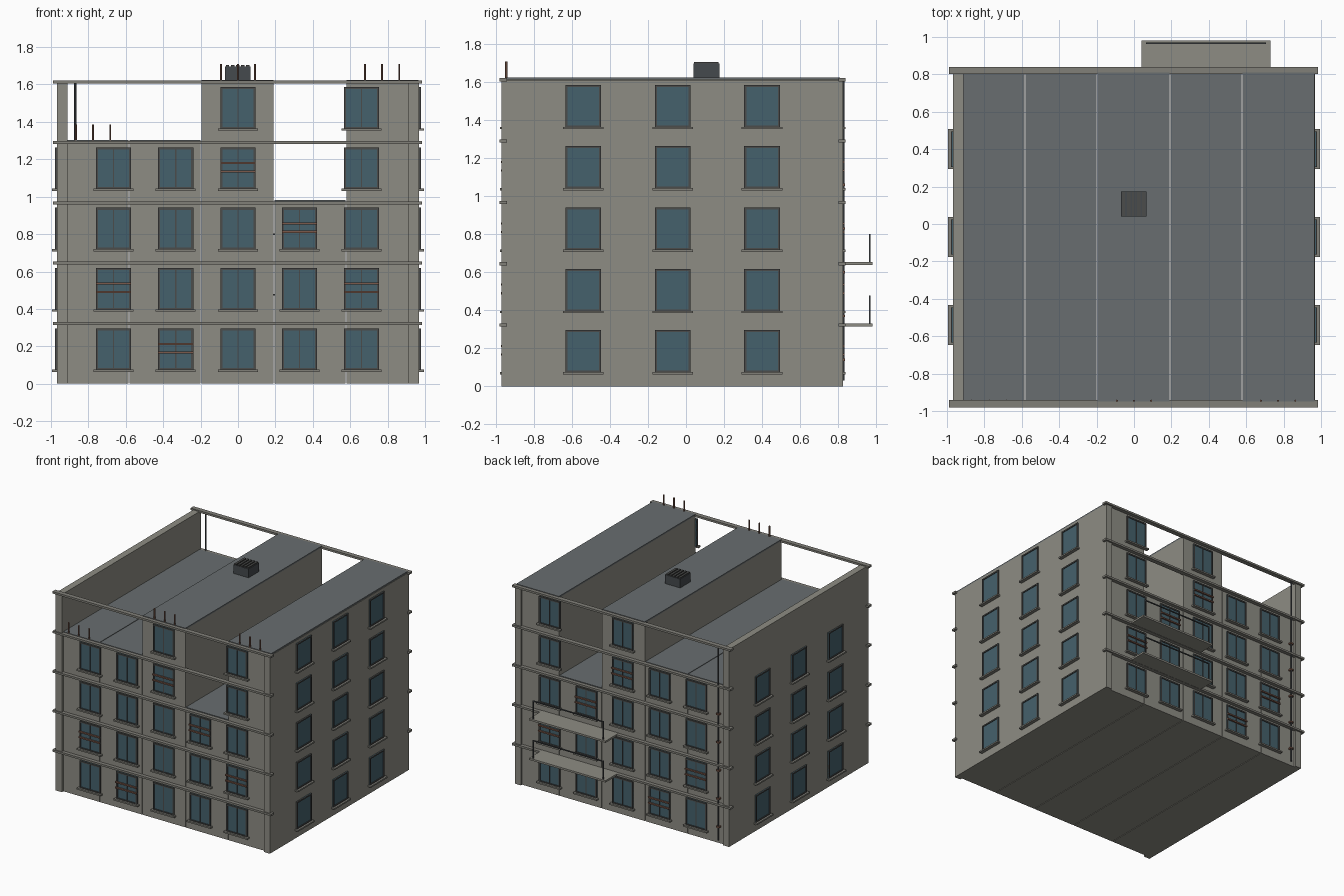
import bpy, bmesh
from mathutils import Matrix, Vector

if "Cube" in bpy.data.objects:
    bpy.data.objects.remove(bpy.data.objects["Cube"])


def material(name, rgb):
    m = bpy.data.materials.new(name)
    m.diffuse_color = (*rgb, 1)
    m.use_nodes = True
    m.node_tree.nodes["Principled BSDF"].inputs["Base Color"].default_value = m.diffuse_color
    return m


WALL = material("concrete", (0.27, 0.265, 0.23))
TRIM = material("trim", (0.22, 0.215, 0.19))
ROOF = material("roofing", (0.14, 0.155, 0.16))
GLASS = material("glass", (0.06, 0.12, 0.15))
FRAME = material("frame", (0.07, 0.072, 0.07))
METAL = material("dark_metal", (0.06, 0.068, 0.075))
RUST = material("rust", (0.2, 0.1, 0.07))

IDENT = Matrix.Identity(4)
parts = {}


def part(name, mat):
    if name not in parts:
        parts[name] = (bmesh.new(), mat)
    return parts[name][0]


def box(name, mat, x, y, z, xf=IDENT):
    """Box from (min, max) ranges, gathered into the named part."""
    size = Vector((x[1] - x[0], y[1] - y[0], z[1] - z[0], 1))
    mid = Vector((x[0] + x[1], y[0] + y[1], z[0] + z[1])) / 2
    m = xf @ Matrix.Translation(mid) @ Matrix.Diagonal(size)
    bmesh.ops.create_cube(part(name, mat), size=1, matrix=m)


def rod(name, mat, x, y, z0, z1, r, sides=8):
    m = Matrix.Translation((x, y, (z0 + z1) / 2))
    bmesh.ops.create_cone(part(name, mat), cap_ends=True, segments=sides,
                          radius1=r, radius2=r, depth=z1 - z0, matrix=m)


def window(xf, z, mullion, bars):
    """Window in a local frame: wall plane at y = 0, outwards is -y."""
    w, h, t = 0.094, 0.224, 0.011
    box("window_glass", GLASS, (-w, w), (-0.006, 0.004), (z, z + h), xf)
    for s in (-1, 1):
        a, b = sorted((s * w, s * (w - t)))
        box("window_frames", FRAME, (a, b), (-0.012, 0.004), (z, z + h), xf)
    for a in (z, z + h - t):
        box("window_frames", FRAME, (-w + t, w - t), (-0.012, 0.004), (a, a + t), xf)
    if mullion:
        box("window_frames", FRAME, (-0.003, 0.003), (-0.010, 0.004), (z + t, z + h - t), xf)
    box("window_sills", TRIM, (-0.107, 0.107), (-0.028, 0.002), (z - 0.009, z + 0.003), xf)
    if bars:
        for a in (0.09, 0.135):
            box("window_bars", RUST, (-w, w), (-0.023, -0.011), (z + a, z + a + 0.011), xf)


FLOOR, CY = 0.3225, -0.07
Y0, Y1 = -0.95, 0.81

# Building bays: x range, storeys, window centre, storey with barred window
bays = [(-0.915, -0.585, 4, -0.665, 1), (-0.58, -0.2, 4, -0.333, 0),
        (-0.195, 0.19, 5, 0.0, 3), (0.195, 0.575, 3, 0.328, 2),
        (0.58, 0.912, 5, 0.66, 1)]
for x0, x1, n, wx, barred in bays:
    top = {3: 0.982, 4: 1.302, 5: 1.625}[n]
    xr = 0.965 if x1 > 0.9 else x1
    box("bays", WALL, (x0, x1), (Y0, Y1), (0, top - 0.012))
    box("roof_slabs", ROOF, (x0, xr), (Y0, Y1), (top - 0.012, top))
    for f in range(n):
        z = 0.072 + f * FLOOR
        window(Matrix.Translation((wx, Y0, 0)), z, True, f == barred)
        window(Matrix.Translation((wx, Y1, 0)) @ Matrix.Rotation(3.14159265, 4, 'Z'),
               z, True, f == barred)

# Side walls with their windows
for s, n in ((-1, 4), (1, 5)):
    xs = sorted((s * 0.967, s * 0.912))
    box("side_walls", WALL, xs, (-0.97, 0.826), (0, 1.612))
    for wy in (-0.54, -0.07, 0.40):
        xf = Matrix.Translation((s * 0.967, wy, 0)) @ Matrix.Rotation(s * 1.57079633, 4, 'Z')
        for f in range(n):
            window(xf, 0.072 + f * FLOOR, False, False)

# Floor ledges across front and back
for f in range(1, 6):
    z = f * FLOOR
    for y in ((-0.98, -0.942), (0.802, 0.84)):
        box("floor_ledges", TRIM, (-0.99, 0.985), y, (z - 0.008, z + 0.008))

# Back balconies with plain railings
for z in (0.323, 0.646):
    box("balcony_slabs", WALL, (0.04, 0.73), (0.81, 0.98), (z - 0.007, z + 0.008))
    box("balcony_rails", METAL, (0.065, 0.705), (0.962, 0.97), (z + 0.148, z + 0.156))
    for x in (0.069, 0.701):
        box("balcony_rails", METAL, (x - 0.004, x + 0.004), (0.962, 0.97), (z + 0.008, z + 0.148))

# Drainpipe with brackets at the back corner
rod("drainpipe", METAL, -0.87, 0.826, 0.03, 1.605, 0.007)
for i in range(6):
    z = 0.14 + i * 0.23
    box("pipe_brackets", RUST, (-0.884, -0.856), (0.81, 0.837), (z - 0.006, z + 0.006))

# Exposed reinforcing rods on the front roof edges
for cx, z in ((-0.775, 1.30), (0, 1.622), (0.77, 1.622)):
    for d in (-0.092, 0, 0.092):
        rod("roof_rods", RUST, cx + d, -0.945, z - 0.01, z + 0.087, 0.006, 6)

# Roof vent with slats
box("roof_vent", METAL, (-0.07, 0.067), (0.04, 0.175), (1.62, 1.697))
for i in range(5):
    x = -0.056 + i * 0.027
    box("vent_slats", FRAME, (x - 0.009, x + 0.009), (0.043, 0.172), (1.695, 1.705))

for name, (bm, mat) in parts.items():
    me = bpy.data.meshes.new(name)
    bm.to_mesh(me)
    bm.free()
    me.materials.append(mat)
    bpy.context.collection.objects.link(bpy.data.objects.new(name, me))
